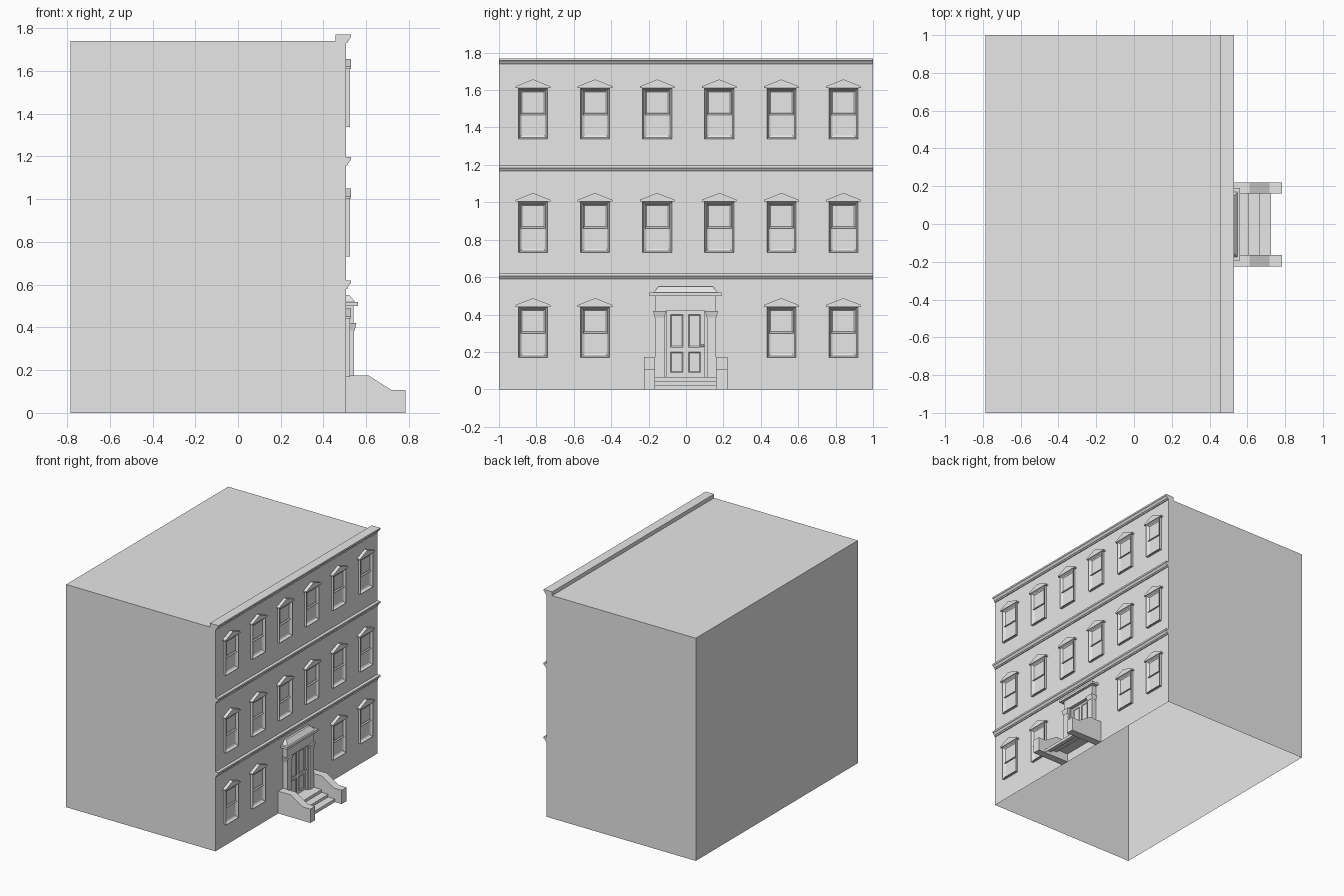
import bpy, bmesh
from mathutils import Vector

if "Cube" in bpy.data.objects:
    bpy.data.objects.remove(bpy.data.objects["Cube"])

stone = bpy.data.materials.new("grey_stone")
stone.use_nodes = True
GREY = (0.8, 0.8, 0.8, 1)
stone.diffuse_color = GREY
stone.node_tree.nodes["Principled BSDF"].inputs["Base Color"].default_value = GREY

WALL = 0.505   # facade plane
HALF = 1.0     # half the facade width


def finish(name, bm):
    bmesh.ops.recalc_face_normals(bm, faces=bm.faces)
    mesh = bpy.data.meshes.new(name)
    bm.to_mesh(mesh)
    bm.free()
    mesh.materials.append(stone)
    return place(name, mesh)


def place(name, mesh, loc=(0, 0, 0)):
    ob = bpy.data.objects.new(name, mesh)
    ob.location = loc
    bpy.context.collection.objects.link(ob)
    return ob


def add_block(bm, x0, x1, y0, y1, z0, z1, flare=0.0, inset=0.0, sink=0.0):
    """Box; flare widens the top at front and sides, inset/sink recess the front."""
    verts = bmesh.ops.create_cube(bm, size=1)["verts"]
    for v in verts:
        f = flare if v.co.z > 0 else 0
        v.co = Vector((x1 + f if v.co.x > 0 else x0,
                       y1 + f if v.co.y > 0 else y0 - f,
                       z1 if v.co.z > 0 else z0))
    if inset:
        front = max({f for v in verts for f in v.link_faces},
                    key=lambda f: f.calc_center_median().x)
        bmesh.ops.inset_region(bm, faces=[front], thickness=inset)
        for v in front.verts:
            v.co.x -= sink


def block(name, *args, **kw):
    bm = bmesh.new()
    add_block(bm, *args, **kw)
    return finish(name, bm)


def add_prism(bm, start, end, closed=True):
    """Join two matching outlines; closed adds the end caps and last side."""
    a = [bm.verts.new(p) for p in start]
    b = [bm.verts.new(p) for p in end]
    n = len(a)
    for i in range(n if closed else n - 1):
        j = (i + 1) % n
        bm.faces.new((a[i], a[j], b[j], b[i]))
    if closed:
        bm.faces.new(a)
        bm.faces.new(b)


def along_y(name, profile, y0, y1, closed=True):
    bm = bmesh.new()
    add_prism(bm, [(x, y0, z) for x, z in profile],
              [(x, y1, z) for x, z in profile], closed)
    return finish(name, bm)


# Main shell, open underneath
bm = bmesh.new()
add_block(bm, -0.785, WALL, -HALF, HALF, 0, 1.74)
bmesh.ops.recalc_face_normals(bm, faces=bm.faces)
bmesh.ops.delete(bm, geom=[f for f in bm.faces if f.normal.z < -0.9], context="FACES_ONLY")
mesh = bpy.data.meshes.new("building_shell")
bm.to_mesh(mesh)
bm.free()
mesh.materials.append(stone)
place("building_shell", mesh)

# Moulded cornice bands; the top one laps over the roof
for name, top, back in (("lower_band", 0.62, WALL), ("middle_band", 1.197, WALL),
                        ("roof_cornice", 1.77, 0.457)):
    foot = [(back, top - 0.03)] if back < WALL else []
    profile = foot + [(back, top), (0.53, top), (0.53, top - 0.013),
                      (0.524, top - 0.016), (0.518, top - 0.027),
                      (0.512, top - 0.03), (0.512, top - 0.04), (WALL, top - 0.04)]
    if foot:
        profile.append((WALL, top - 0.03))
    along_y(name, profile, -HALF, HALF)

# Sash window, built once around its bottom centre
bm = bmesh.new()
w, h = 0.078, 0.272
add_block(bm, WALL, 0.523, -w, w, 0, h, inset=0.012, sink=0.016)
iw = w - 0.012
add_block(bm, WALL, 0.513, -iw, iw, 0.012, h / 2 + 0.006, inset=0.012, sink=0.005)
add_block(bm, WALL, 0.518, -iw, iw, h / 2 - 0.006, h - 0.012, inset=0.012, sink=0.008)
# Gabled hood
hood = [(-0.093, h), (0.093, h), (0.093, h + 0.01), (0, h + 0.047), (-0.093, h + 0.01)]
add_prism(bm, [(WALL, y, z) for y, z in hood], [(0.53, y, z) for y, z in hood])
first = finish("window", bm)
window_mesh = first.data
bpy.data.objects.remove(first)

for row, z in enumerate((0.169, 0.731, 1.338)):
    for col in range(6):
        if row == 0 and col in (2, 3):
            continue   # doorway
        place(f"window_{row}_{col}", window_mesh, (0, -0.818 + 0.332 * col, z))

# Steps, a folded sheet of risers and treads
MID = -0.002
steps = [(0.725, 0), (0.725, 0.024), (0.667, 0.024), (0.667, 0.045),
         (0.61, 0.045), (0.61, 0.067), (WALL, 0.067)]
along_y("front_steps", steps, MID - 0.163, MID + 0.163, closed=False)

# Sloping stair walls, pillars and capitals on both sides
cheek = [(WALL, 0), (0.783, 0), (0.783, 0.108), (0.717, 0.108), (0.612, 0.174), (WALL, 0.174)]
for side, s in (("left", 1), ("right", -1)):
    def span(a, b):
        return sorted((MID + s * a, MID + s * b))
    along_y(f"stair_wall_{side}", cheek, *span(0.163, 0.223))
    block(f"pillar_{side}", WALL, 0.543, *span(0.113, 0.163), 0.067, 0.385)
    block(f"capital_{side}", WALL, 0.545, *span(0.113, 0.165), 0.383, 0.42, flare=0.009)
    block(f"door_jamb_{side}", WALL, 0.53, *span(0.1, 0.113), 0.067, 0.42)

# Entablature, slab and tapered cap above the door
block("entablature", WALL, 0.541, MID - 0.163, MID + 0.163, 0.42, 0.502)
block("door_slab", WALL, 0.562, MID - 0.192, MID + 0.192, 0.5, 0.518)
block("door_cap", WALL, 0.549, MID - 0.172, MID + 0.172, 0.518, 0.551, flare=-0.028)

# Panelled door with knob
block("door_leaf", WALL, 0.513, MID - 0.1, MID + 0.1, 0.067, 0.42)
for s in (-1, 1):
    for z0, z1 in ((0.09, 0.2), (0.225, 0.4)):
        y0, y1 = sorted((MID + s * 0.015, MID + s * 0.08))
        block("door_panel", 0.512, 0.518, y0, y1, z0, z1, inset=0.008, sink=0.004)
bm = bmesh.new()
bmesh.ops.create_uvsphere(bm, u_segments=12, v_segments=8, radius=0.008)
bmesh.ops.translate(bm, verts=bm.verts, vec=(0.524, 0.088, 0.233))
finish("door_knob", bm)
